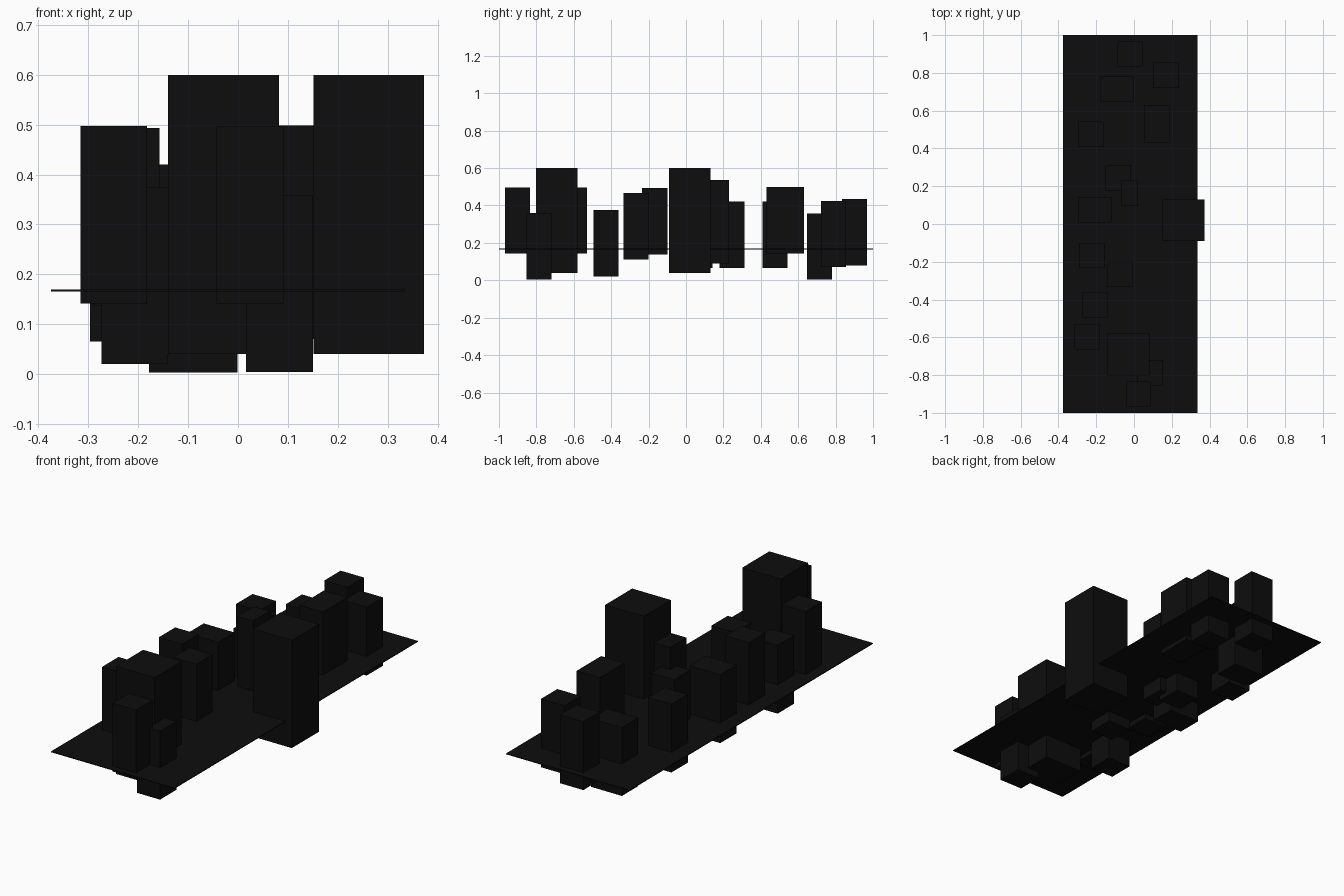
import bpy

mat = bpy.data.materials.new("black")
mat.diffuse_color = (0.004, 0.004, 0.004, 1)


def box(name, x0, x1, y0, y1, z0, z1):
    """Axis-aligned box given by its extents."""
    bpy.ops.mesh.primitive_cube_add(size=1, location=((x0 + x1) / 2, (y0 + y1) / 2, (z0 + z1) / 2))
    ob = bpy.context.object
    ob.name = name
    ob.scale = (x1 - x0, y1 - y0, z1 - z0)
    bpy.ops.object.transform_apply(location=False, rotation=False, scale=True)
    ob.data.materials.append(mat)


# Thin ground slab the blocks are sunk into
box("ground_slab", -0.375, 0.335, -1, 1, 0.166, 0.170)

# Two large towers: centre x, centre y
for x, y in [(0.262, 0.02), (-0.029, -0.69)]:
    box("large_tower", x - 0.111, x + 0.111, y - 0.111, y + 0.111, 0.04, 0.60)

# Smaller blocks: centre x, centre y, base z, width, depth, height
S, H = 0.134, 0.355
for x, y, z, w, d, h in [
    (-0.02, 0.90, 0.08, S, S, H),
    (0.168, 0.788, 0.07, S, S, H),
    (-0.09, 0.714, 0.003, 0.177, S, H),
    (0.12, 0.53, 0.143, S, 0.20, H),
    (-0.229, 0.475, 0.065, S, S, H),
    (-0.083, 0.245, 0.065, S, S, H),
    (-0.025, 0.163, 0.09, 0.09, S, 0.445),
    (-0.208, 0.075, 0.065, 0.177, S, H),
    (-0.224, -0.167, 0.138, S, S, H),
    (-0.073, -0.267, 0.112, S, S, H),
    (-0.207, -0.428, 0.02, S, S, H),
    (-0.249, -0.597, 0.142, S, S, H),
    (0.083, -0.787, 0.004, S, S, H),
    (0.024, -0.90, 0.142, S, S, H),
]:
    box("block", x - w / 2, x + w / 2, y - d / 2, y + d / 2, z, z + h)
